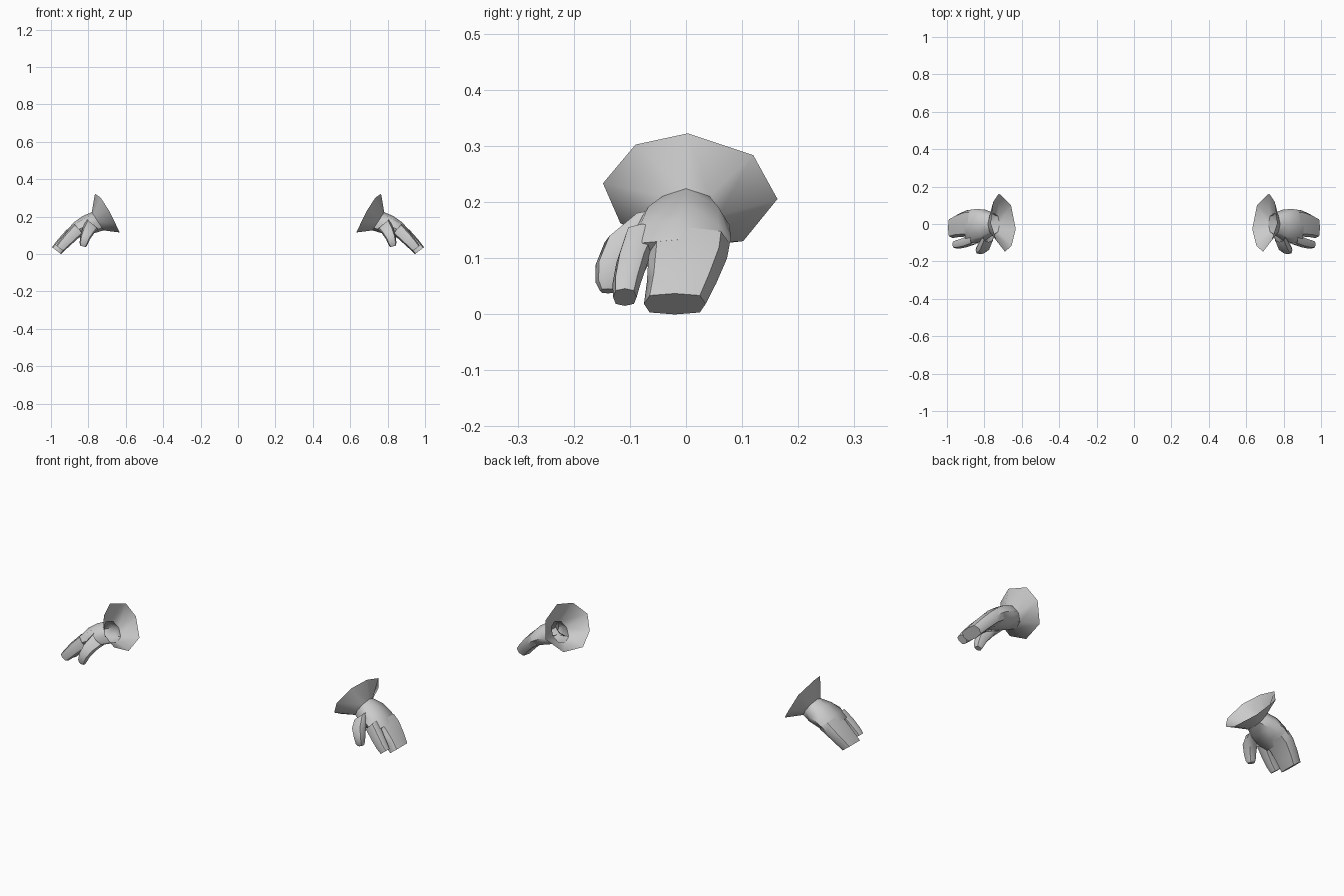
import bpy, bmesh, math
from mathutils import Vector

if "Cube" in bpy.data.objects:
    bpy.data.objects.remove(bpy.data.objects["Cube"])


def oval(x, y, z, half_y, half_u, tilt, power=0.75, n=8):
    """Rounded-box ring; tilt (degrees) leans its thickness axis from +x up to +z."""
    u = Vector((math.cos(math.radians(tilt)), 0, math.sin(math.radians(tilt))))
    ring = []
    for i in range(n):
        a = 2 * math.pi * i / n
        s, c = math.sin(a), math.cos(a)
        s = math.copysign(abs(s) ** power, s)
        c = math.copysign(abs(c) ** power, c)
        ring.append(Vector((x, y, z)) + u * (half_u * c) + Vector((0, half_y * s, 0)))
    return ring


def loft(name, rings, cap=True):
    """Skin the rings, cap the far end, and mirror to make the pair."""
    bm = bmesh.new()
    loops = [[bm.verts.new(p) for p in r] for r in rings]
    n = len(loops[0])
    for a, b in zip(loops, loops[1:]):
        for i in range(n):
            j = (i + 1) % n
            bm.faces.new((a[i], a[j], b[j], b[i]))
    if cap:
        bm.faces.new(loops[-1])
    bmesh.ops.recalc_face_normals(bm, faces=bm.faces)
    me = bpy.data.meshes.new(name)
    bm.to_mesh(me)
    bm.free()
    ob = bpy.data.objects.new(name, me)
    bpy.context.collection.objects.link(ob)
    mod = ob.modifiers.new("Mirror", 'MIRROR')
    mod.use_axis = (True, False, False)
    mod.use_mirror_merge = False
    bpy.ops.object.select_all(action='DESELECT')
    ob.select_set(True)
    bpy.context.view_layer.objects.active = ob
    bpy.ops.object.shade_smooth_by_angle(angle=math.radians(50))
    return ob


# flared cuff, open at the arm end
rim = [Vector(p) for p in (
    (.765, .003, .322), (.752, .12, .283), (.722, .163, .205), (.658, .102, .13),
    (.632, -.027, .115), (.655, -.117, .162), (.69, -.148, .233), (.735, -.09, .302))]
wrist = oval(.75, 0, .175, .058, .058, 57, .95)
loft("cuff", [rim, wrist], cap=False)

# palm, with the wrist left open into the cuff
loft("palm", [
    wrist,
    oval(.797, -.005, .158, .083, .056, 54, .85),
    oval(.850, -.012, .133, .092, .046, 49, .8),
    oval(.884, -.013, .108, .086, .035, 45, .8)])

# three outer fingers joined as one mitten block
loft("outer_fingers", [
    oval(.862, .006, .125, .072, .040, 47, .7),
    oval(.896, .003, .099, .070, .036, 44, .65),
    oval(.938, -.008, .055, .062, .034, 40, .65),
    oval(.970, -.020, .018, .055, .031, 37, .6)])

# index finger
loft("index_finger", [
    oval(.852, -.078, .134, .032, .036, 48),
    oval(.895, -.096, .092, .028, .033, 44),
    oval(.930, -.106, .054, .025, .029, 40),
    oval(.952, -.109, .030, .021, .025, 38)])

# thumb
loft("thumb", [
    oval(.778, -.060, .160, .036, .040, 40),
    oval(.798, -.108, .128, .037, .034, 25),
    oval(.817, -.133, .088, .028, .027, 20),
    oval(.826, -.139, .056, .022, .022, 18),
    oval(.829, -.139, .041, .014, .016, 15)])
